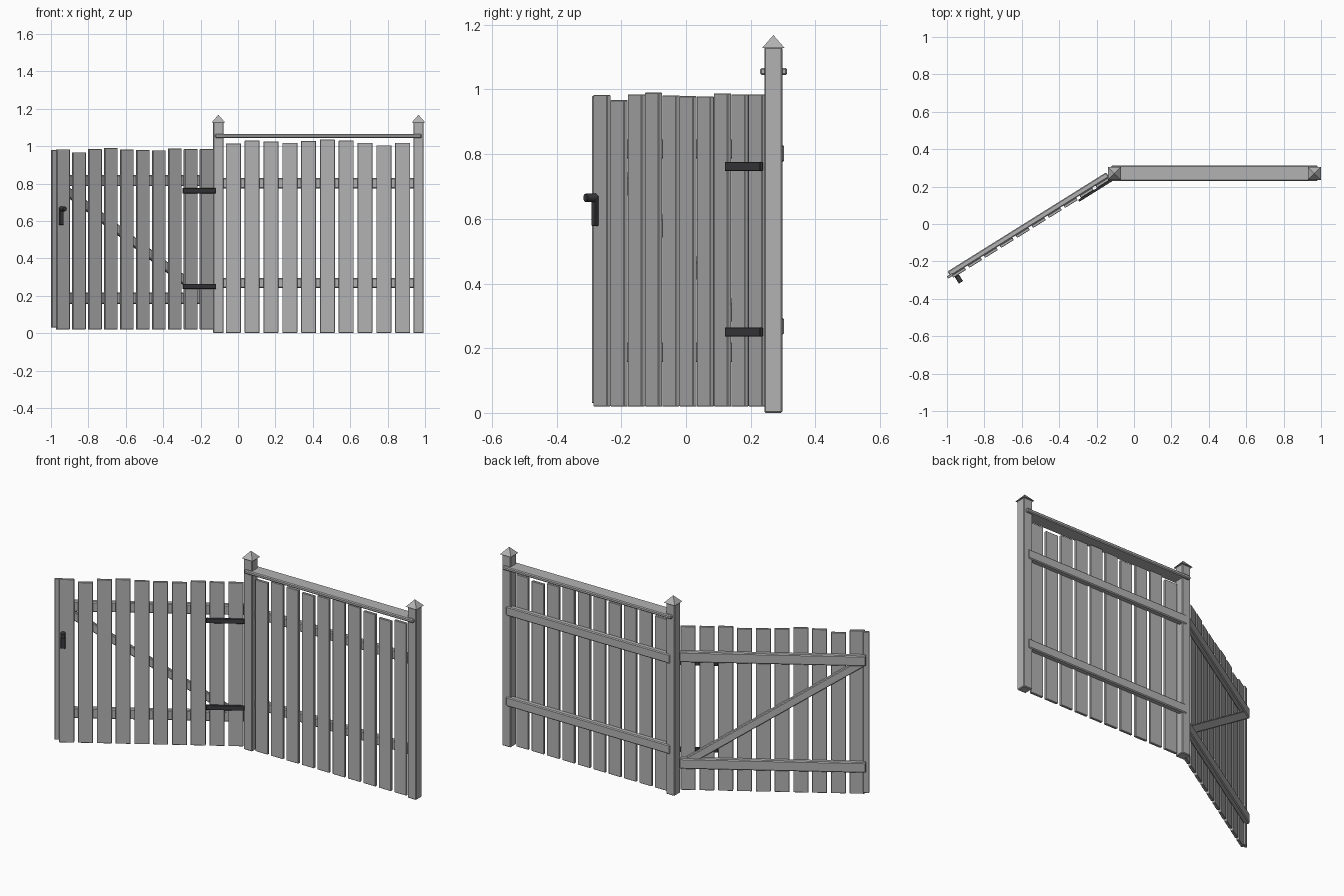
import bpy, math
from mathutils import Matrix, Vector

cube = bpy.data.objects.get("Cube")
if cube:
    bpy.data.objects.remove(cube, do_unlink=True)


def make_material(name, color):
    mat = bpy.data.materials.new(name)
    mat.use_nodes = True
    mat.diffuse_color = color
    mat.node_tree.nodes["Principled BSDF"].inputs["Base Color"].default_value = color
    return mat


wood = make_material("weathered_grey_wood", (0.45, 0.45, 0.45, 1))
iron = make_material("dark_iron", (0.045, 0.045, 0.05, 1))


def finish(obj, name, mat, frame, bevel):
    obj.name = name
    obj.data.materials.append(mat)
    obj.matrix_world = frame @ obj.matrix_world
    if bevel:
        mod = obj.modifiers.new("worn_edges", 'BEVEL')
        mod.width = bevel
        mod.segments = 1
    return obj


def box(name, x, y, z, mat=wood, frame=Matrix(), bevel=0.003, tilt=0):
    """Box spanning three ranges, tilted about y and set in a frame."""
    bpy.ops.mesh.primitive_cube_add(size=1)
    obj = bpy.context.object
    size = [r[1] - r[0] for r in (x, y, z)]
    obj.data.transform(Matrix.Diagonal((*size, 1)))
    centre = Vector([sum(r) / 2 for r in (x, y, z)])
    obj.matrix_world = Matrix.Translation(centre) @ Matrix.Rotation(tilt, 4, 'Y')
    return finish(obj, name, mat, frame, bevel)


PITCH, WIDTH = 0.1006, 0.08

# Fixed panel: posts with pyramid caps
POSTS = {"hinge": -0.105, "end": 0.965}
for side, x in POSTS.items():
    box(side + "_post", (x - 0.028, x + 0.028), (0.242, 0.298), (0, 1.13), bevel=0.004)
    bpy.ops.mesh.primitive_cone_add(vertices=4, radius1=0.035 * math.sqrt(2), depth=0.04)
    cap = bpy.context.object
    cap.data.transform(Matrix.Rotation(math.pi / 4, 4, 'Z'))
    cap.matrix_world = Matrix.Translation((x, 0.27, 1.148))
    finish(cap, side + "_post_cap", wood, Matrix(), 0)

# Fixed panel: rails and pickets
box("top_rail", (-0.122, 0.982), (0.229, 0.313), (1.045, 1.066), bevel=0.005)
for name, z in (("upper", 0.802), ("lower", 0.268)):
    box(name + "_fence_rail", (-0.105, 0.965), (0.27, 0.303), (z - 0.027, z + 0.027), bevel=0.005)
fence_tops = (1.015, 1.03, 1.025, 1.018, 1.028, 1.035, 1.03, 1.018, 1.005, 1.018)
for i, top in enumerate(fence_tops):
    x = -0.065 + i * PITCH
    box(f"fence_picket_{i + 1}", (x, x + WIDTH), (0.255, 0.27), (0.002, top), bevel=0.002)

# Gate, opened forwards: local -x runs from hinge to latch, local -y is its front
gate = Matrix.Rotation(math.radians(32), 4, 'Z')
BACK, FRONT = 0.283, 0.268
gate_tops = (0.985, 0.985, 0.988, 0.978, 0.979, 0.982, 0.99, 0.985, 0.967, 0.983)
for i, top in enumerate(gate_tops):
    x = 0.014 - i * PITCH
    box(f"gate_picket_{i + 1}", (x - WIDTH, x), (FRONT, BACK), (0.02, top),
        frame=gate, bevel=0.002)
box("gate_stop_strip", (-0.997, -0.963), (0.279, 0.293), (0.03, 0.98), frame=gate, bevel=0.002)

# Gate rails and diagonal brace
for name, z in (("upper", 0.816), ("lower", 0.187)):
    box(name + "_gate_rail", (-0.98, 0.02), (BACK, 0.313), (z - 0.03, z + 0.03),
        frame=gate, bevel=0.005)
run, rise = 0.93, 0.6
half = math.hypot(run, rise) / 2
box("gate_brace", (-0.495 - half, -0.495 + half), (BACK, 0.308), (0.48, 0.525),
    frame=gate, tilt=math.atan2(rise, run), bevel=0.004)

# Strap hinges
for name, z in (("upper", 0.762), ("lower", 0.25)):
    box(name + "_hinge", (-0.185, 0.022), (0.256, FRONT), (z - 0.014, z + 0.014),
        iron, gate, 0.002)

# Latch plate and round knob
box("latch_plate", (-0.963, -0.938), (0.256, FRONT), (0.578, 0.672), iron, gate, 0.002)
bpy.ops.mesh.primitive_cylinder_add(vertices=16, radius=0.013, depth=0.04)
knob = bpy.context.object
bpy.ops.object.shade_smooth_by_angle()
knob.matrix_world = Matrix.Translation((-0.95, 0.246, 0.665)) @ Matrix.Rotation(math.pi / 2, 4, 'X')
finish(knob, "latch_knob", iron, gate, 0.002)
